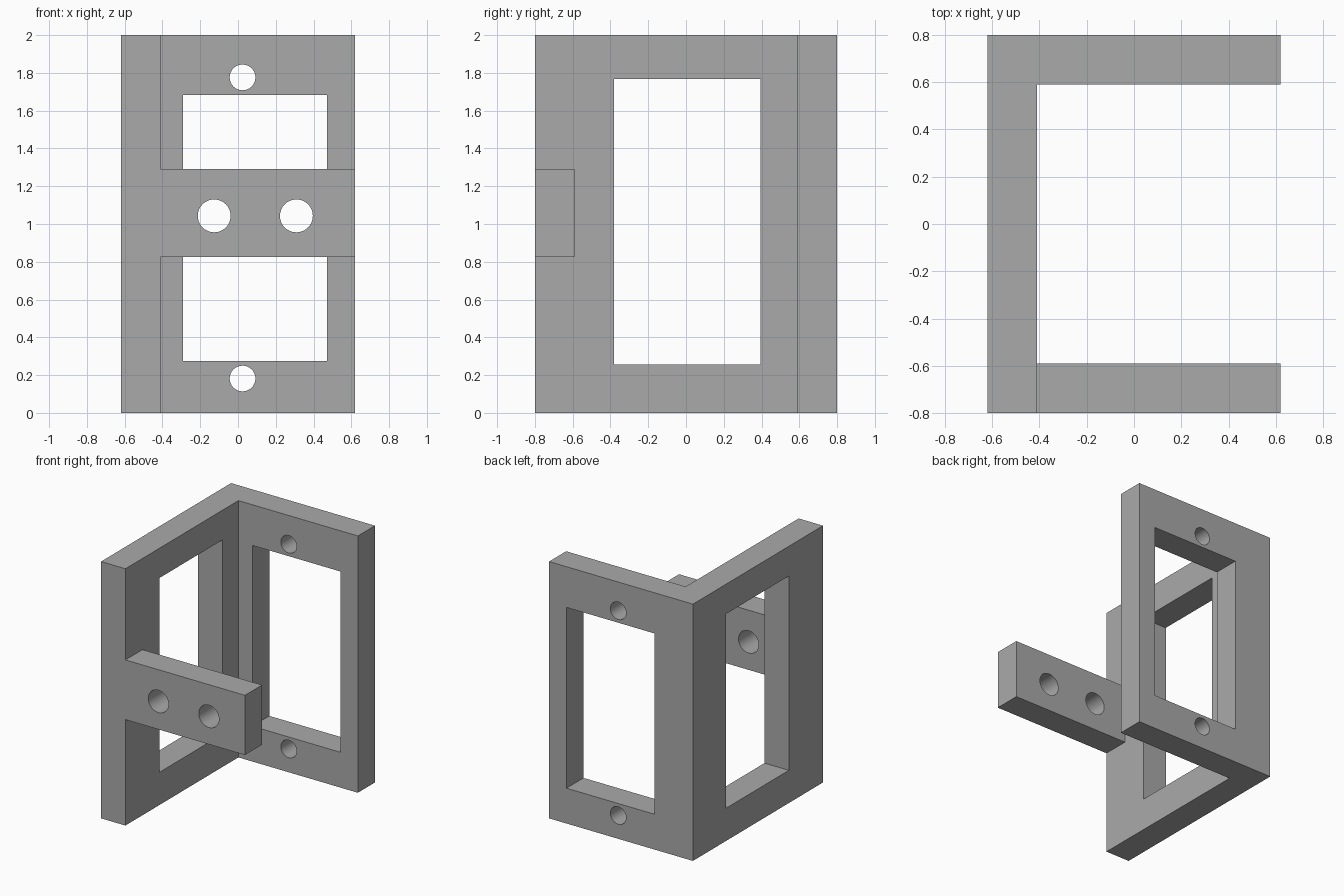
import bpy
import bmesh
import math
from mathutils import Matrix, Vector

default_cube = bpy.data.objects.get("Cube")
if default_cube:
    bpy.data.objects.remove(default_cube, do_unlink=True)

grey = bpy.data.materials.new("plain grey")
grey.use_nodes = True
GREY_COLOUR = (0.4, 0.4, 0.4, 1)
grey.diffuse_color = GREY_COLOUR
grey.node_tree.nodes["Principled BSDF"].inputs["Base Color"].default_value = GREY_COLOUR

# Main dimensions
HEIGHT = 2.0
LEFT, RIGHT = 0.62, -0.62
FRONT, BACK = -0.8, 0.8
THICK = 0.21
INNER_X = RIGHT + THICK
INNER_FRONT, INNER_BACK = FRONT + THICK, BACK - THICK
BAR_LOW, BAR_HIGH = 0.825, 1.29


def add_object(name, bm):
    bmesh.ops.recalc_face_normals(bm, faces=bm.faces)
    mesh = bpy.data.meshes.new(name)
    bm.to_mesh(mesh)
    bm.free()
    mesh.materials.append(grey)
    obj = bpy.data.objects.new(name, mesh)
    bpy.context.collection.objects.link(obj)
    return obj


def box(name, low, high):
    low, high = Vector(low), Vector(high)
    bm = bmesh.new()
    bmesh.ops.create_cube(bm, size=1)
    bmesh.ops.scale(bm, vec=high - low, verts=bm.verts)
    bmesh.ops.translate(bm, vec=(low + high) / 2, verts=bm.verts)
    return add_object(name, bm)


def drill(name, x, y, z, radius):
    bm = bmesh.new()
    bmesh.ops.create_cone(bm, cap_ends=True, segments=48, radius1=radius,
                          radius2=radius, depth=2 * THICK,
                          matrix=Matrix.Translation((x, y, z))
                          @ Matrix.Rotation(math.pi / 2, 4, "X"))
    return add_object(name, bm)


def cut(target, cutter):
    cutter.hide_render = True
    mod = target.modifiers.new("cut", "BOOLEAN")
    mod.operation = "DIFFERENCE"
    mod.solver = "EXACT"
    mod.object = cutter
    bpy.context.view_layer.objects.active = target
    bpy.ops.object.modifier_apply(modifier=mod.name)
    bpy.data.objects.remove(cutter, do_unlink=True)


# Bracket: three-sided plan raised to full height
plan = [(RIGHT, FRONT), (LEFT, FRONT), (LEFT, INNER_FRONT), (INNER_X, INNER_FRONT),
        (INNER_X, INNER_BACK), (LEFT, INNER_BACK), (LEFT, BACK), (RIGHT, BACK)]
bm = bmesh.new()
base = bm.faces.new([bm.verts.new((x, y, 0)) for x, y in plan])
raised = bmesh.ops.extrude_face_region(bm, geom=[base])["geom"]
bmesh.ops.translate(bm, vec=(0, 0, HEIGHT),
                    verts=[v for v in raised if isinstance(v, bmesh.types.BMVert)])
bracket = add_object("bracket", bm)

# Trim the front wall down to a cross bar
for low, high in ((-1, BAR_LOW), (BAR_HIGH, HEIGHT + 1)):
    cut(bracket, box("bar_trim", (INNER_X, FRONT - 1, low), (LEFT + 1, 0, high)))

# Window in the side wall and window in the back wall
cut(bracket, box("side_window", (RIGHT - 0.1, -0.38, 0.255), (INNER_X + 0.1, 0.395, 1.768)))
cut(bracket, box("back_window", (-0.29, INNER_BACK - 0.1, 0.275), (0.47, BACK + 0.1, 1.683)))

# Screw holes in the back wall, larger holes in the cross bar
for z in (0.182, 1.776):
    cut(bracket, drill("screw_hole", 0.024, BACK - THICK / 2, z, 0.068))
for x in (-0.126, 0.309):
    cut(bracket, drill("bar_hole", x, FRONT + THICK / 2, 1.043, 0.087))

bpy.ops.object.select_all(action="DESELECT")
bracket.select_set(True)
bpy.context.view_layer.objects.active = bracket
bpy.ops.object.shade_smooth_by_angle(angle=math.radians(30))
